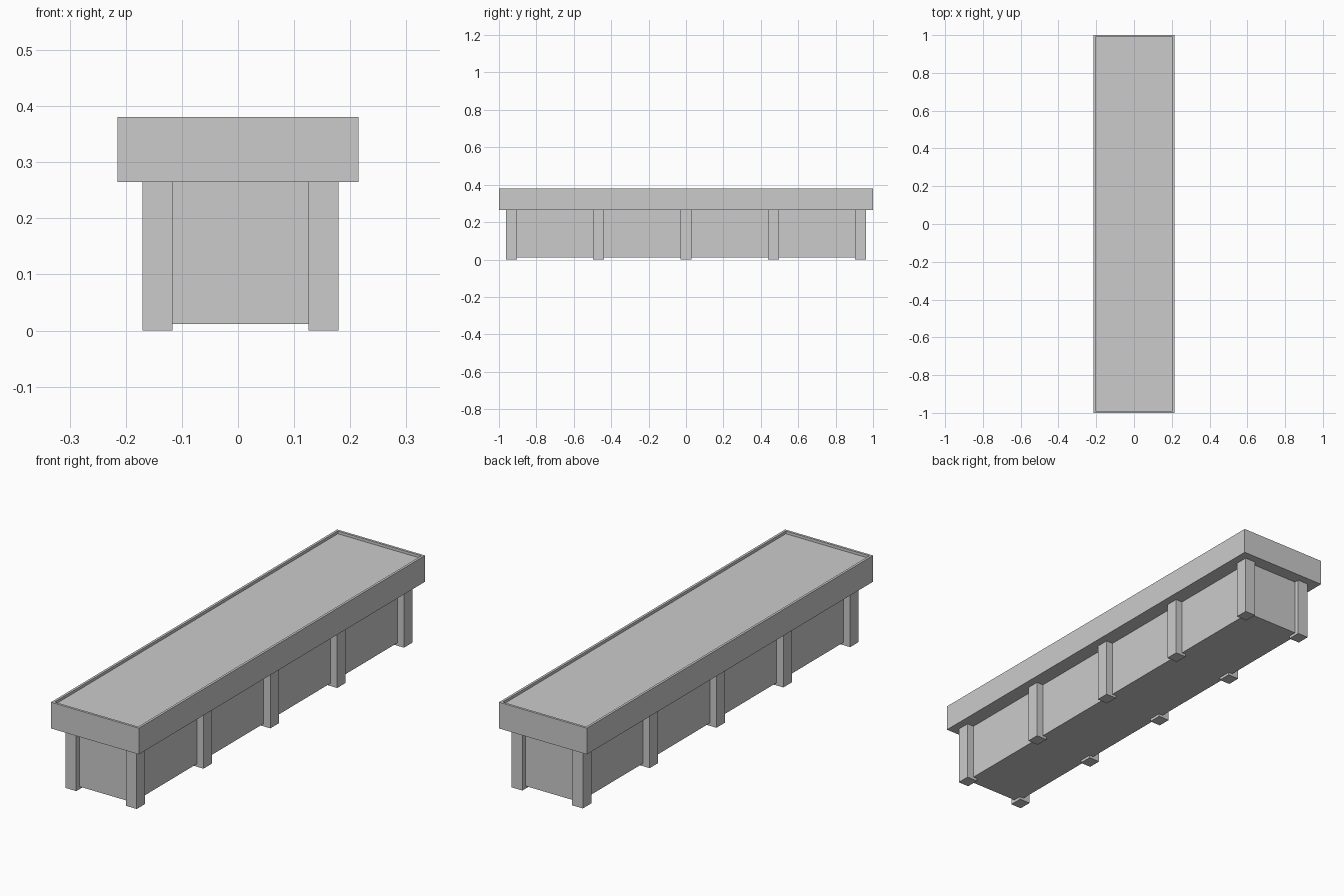
import bpy, bmesh

if "Cube" in bpy.data.objects:
    bpy.data.objects.remove(bpy.data.objects["Cube"])


def box(name, x, y, z):
    """Box from (min, max) ranges on each axis."""
    bm = bmesh.new()
    bmesh.ops.create_cube(bm, size=1)
    for v in bm.verts:
        v.co = [r[0] if c < 0 else r[1] for c, r in zip(v.co, (x, y, z))]
    mesh = bpy.data.meshes.new(name)
    bm.to_mesh(mesh)
    bm.free()
    obj = bpy.data.objects.new(name, mesh)
    bpy.context.collection.objects.link(obj)
    return obj


# Top slab with a thin raised rim around a recessed panel
top = box("rimmed_top", (-0.215, 0.215), (-1, 1), (0.265, 0.381))
bm = bmesh.new()
bm.from_mesh(top.data)
bm.faces.ensure_lookup_table()
panel = max(bm.faces, key=lambda f: f.calc_center_median().z)
bmesh.ops.inset_region(bm, faces=[panel], thickness=0.015)
bmesh.ops.inset_region(bm, faces=[panel], thickness=0, depth=0)
for v in panel.verts:
    v.co.z -= 0.012
bmesh.ops.dissolve_degenerate(bm, edges=bm.edges[:], dist=1e-6)
bm.to_mesh(top.data)
bm.free()

# Closed body, held just above the floor
box("body", (-0.137, 0.146), (-0.942, 0.942), (0.012, 0.265))

# Five pairs of square legs along the long sides
for i in range(5):
    y = -0.934 + i * 0.467
    for side, x in (("left", (-0.17, -0.117)), ("right", (0.126, 0.179))):
        box(f"{side}_leg_{i + 1}", x, (y - 0.0295, y + 0.0295), (0, 0.265))
